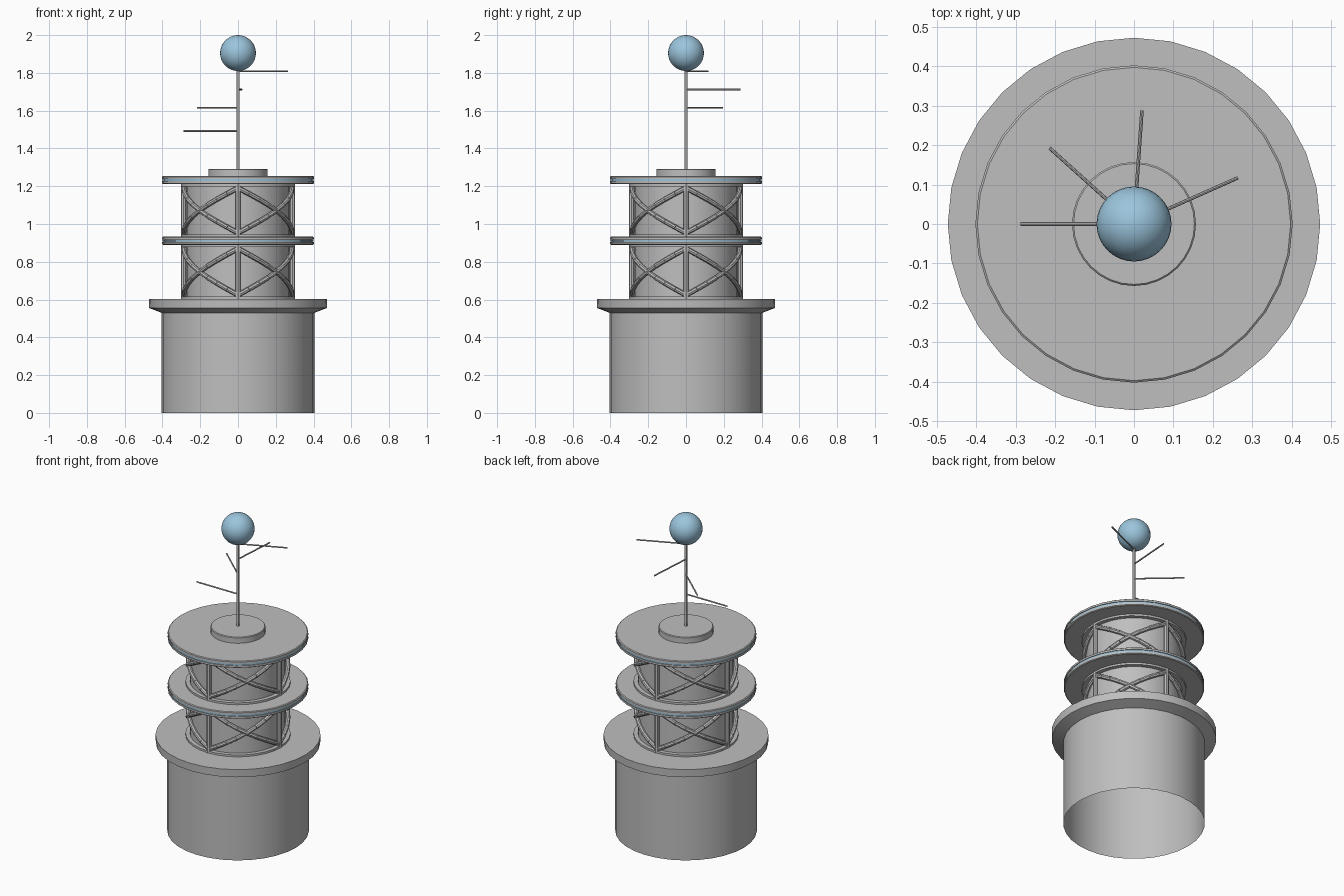
import bpy, bmesh, math
from mathutils import Vector

if "Cube" in bpy.data.objects:
    bpy.data.objects.remove(bpy.data.objects["Cube"])

def material(name, rgb):
    m = bpy.data.materials.new(name)
    m.diffuse_color = (*rgb, 1)
    m.use_nodes = True
    m.node_tree.nodes["Principled BSDF"].inputs["Base Color"].default_value = m.diffuse_color
    return m

GREY = material("light_grey", (0.52, 0.52, 0.52))
BLUE = material("sky_blue", (0.33, 0.56, 0.72))

def finish(name, bm, mat, smooth=True):
    bmesh.ops.remove_doubles(bm, verts=bm.verts, dist=1e-5)
    bmesh.ops.recalc_face_normals(bm, faces=bm.faces)
    me = bpy.data.meshes.new(name)
    bm.to_mesh(me)
    bm.free()
    me.materials.append(mat)
    ob = bpy.data.objects.new(name, me)
    bpy.context.collection.objects.link(ob)
    if smooth:
        bpy.ops.object.select_all(action='DESELECT')
        bpy.context.view_layer.objects.active = ob
        ob.select_set(True)
        bpy.ops.object.shade_smooth_by_angle(angle=math.radians(30))
    return ob

def lathe(name, profile, mat, n=32):
    """Revolve (radius, z) points around the z axis."""
    bm = bmesh.new()
    vs = [bm.verts.new((r, 0, z)) for r, z in profile]
    es = [bm.edges.new(p) for p in zip(vs, vs[1:])]
    bmesh.ops.spin(bm, geom=vs + es, cent=(0, 0, 0), axis=(0, 0, 1),
                   angle=math.tau, steps=n, use_merge=True)
    return finish(name, bm, mat)

def rod(bm, a, b, r, n=8):
    """Add a closed cylinder between two points."""
    a, b = Vector(a), Vector(b)
    d = b - a
    mtx = d.to_track_quat('Z', 'Y').to_matrix().to_4x4()
    mtx.translation = (a + b) / 2
    bmesh.ops.create_cone(bm, cap_ends=True, segments=n, radius1=r, radius2=r,
                          depth=d.length, matrix=mtx)

def polar(r, deg, z):
    t = math.radians(deg)
    return (r * math.cos(t), r * math.sin(t), z)

# Base drum, open underneath, with a chamfered flange
lathe("base", [(0.405, 0), (0.405, 0.53), (0.47, 0.555), (0.472, 0.604), (0, 0.604)], GREY)

def tier(label, z0, z1):
    # inner core with thin end collars
    lathe(label + "_core", [(0, z0), (0.30, z0), (0.30, z0 + 0.012), (0.275, z0 + 0.012),
                            (0.275, z1 - 0.012), (0.30, z1 - 0.012), (0.30, z1), (0, z1)], GREY)
    # four posts with a curved cross brace between each pair
    bm = bmesh.new()
    lo, hi, steps = z0 + 0.02, z1 - 0.02, 8
    for q in range(4):
        a0 = q * 90
        rod(bm, polar(0.289, a0, z0), polar(0.289, a0, z1), 0.014)
        for s, e in ((lo, hi), (hi, lo)):
            pts = [polar(0.287, a0 + 90 * i / steps, s + (e - s) * i / steps)
                   for i in range(steps + 1)]
            for p, p2 in zip(pts, pts[1:]):
                rod(bm, p, p2, 0.013)
    finish(label + "_lattice", bm, GREY)

def deck(label, z0, z1):
    # round deck with a grooved rim holding a blue light strip
    m = (z0 + z1) / 2
    lathe(label, [(0, z0), (0.397, z0), (0.402, z0 + 0.004), (0.402, m - 0.006),
                  (0.394, m - 0.006), (0.394, m + 0.006), (0.402, m + 0.006),
                  (0.402, z1 - 0.004), (0.397, z1), (0, z1)], GREY)
    lathe(label + "_light_strip", [(0.394, m - 0.005), (0.399, m - 0.005),
                                   (0.399, m + 0.005), (0.394, m + 0.005)], BLUE)

tier("lower_tier", 0.604, 0.89)
deck("lower_deck", 0.89, 0.933)
tier("upper_tier", 0.933, 1.211)
deck("upper_deck", 1.211, 1.254)

# Hub and mast
lathe("hub", [(0.157, 1.254), (0.157, 1.288), (0.153, 1.292), (0, 1.292)], GREY)
bm = bmesh.new()
rod(bm, (0, 0, 1.29), (0, 0, 1.82), 0.008, 12)
finish("mast", bm, GREY)

# Antenna arms spiralling up the mast
for i, (ang, z) in enumerate(((180, 1.492), (138, 1.616), (86, 1.712), (24, 1.809))):
    bm = bmesh.new()
    rod(bm, (0, 0, z), polar(0.288, ang, z), 0.0045)
    finish(f"antenna_arm_{i + 1}", bm, GREY)

# Beacon globe
bm = bmesh.new()
bmesh.ops.create_uvsphere(bm, u_segments=32, v_segments=16, radius=0.095)
bmesh.ops.translate(bm, verts=bm.verts, vec=(0, 0, 1.905))
finish("beacon_globe", bm, BLUE)
